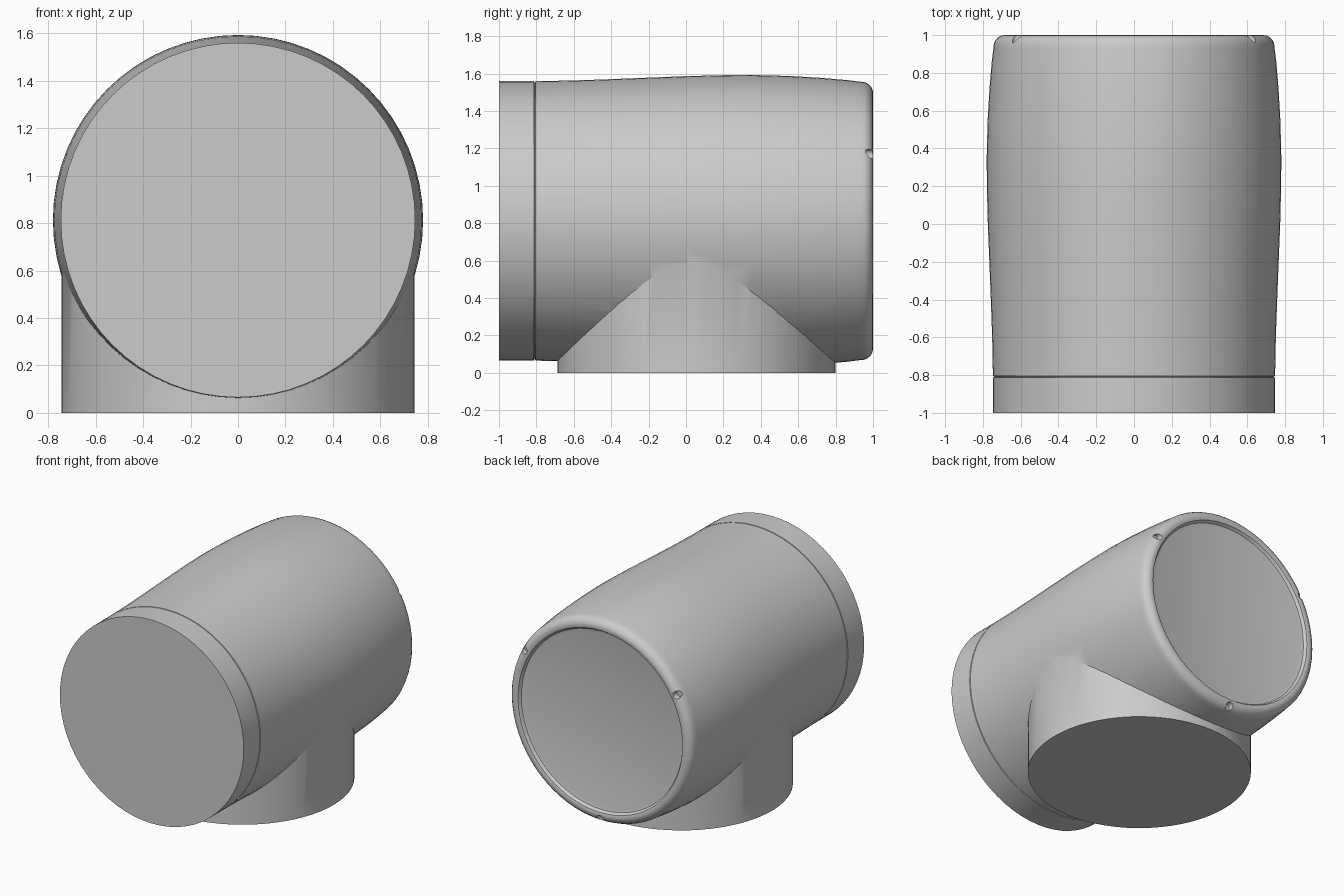
import bpy, bmesh, math
from mathutils import Matrix

cube = bpy.data.objects.get("Cube")
if cube:
    bpy.data.objects.remove(cube, do_unlink=True)

AXIS_Z = 0.8125   # height of the barrel axis
SEGMENTS = 64

grey = bpy.data.materials.new("plain_grey")
grey.use_nodes = True
colour = (0.6, 0.6, 0.6, 1)
grey.diffuse_color = colour
grey.node_tree.nodes["Principled BSDF"].inputs["Base Color"].default_value = colour


def lathe(name, profile, matrix):
    """Closed solid turned about local z from (radius, height) points, capped at both ends."""
    bm = bmesh.new()
    rings = []
    for r, h in profile:
        ring = []
        for i in range(SEGMENTS):
            a = math.tau * i / SEGMENTS
            ring.append(bm.verts.new((r * math.cos(a), r * math.sin(a), h)))
        rings.append(ring)
    for low, high in zip(rings, rings[1:]):
        for i in range(SEGMENTS):
            j = (i + 1) % SEGMENTS
            bm.faces.new((low[i], low[j], high[j], high[i]))
    bm.faces.new(rings[0][::-1])
    bm.faces.new(rings[-1])
    bm.transform(matrix)
    bmesh.ops.recalc_face_normals(bm, faces=bm.faces)
    mesh = bpy.data.meshes.new(name)
    bm.to_mesh(mesh)
    bm.free()
    mesh.materials.append(grey)
    obj = bpy.data.objects.new(name, mesh)
    bpy.context.collection.objects.link(obj)
    return obj


def combine(target, other, operation):
    """Apply a boolean and discard the second solid."""
    mod = target.modifiers.new(operation.lower(), 'BOOLEAN')
    mod.operation = operation
    mod.solver = 'EXACT'
    mod.object = other
    bpy.context.view_layer.objects.active = target
    bpy.ops.object.modifier_apply(modifier=mod.name)
    bpy.data.objects.remove(other, do_unlink=True)


# Bulged barrel: straight collar, thin seam, swelling body, rounded rear rim, sunken panel
profile = [(0.747, -1), (0.747, -0.813), (0.739, -0.811), (0.739, -0.807), (0.747, -0.805),
           (0.751, -0.6), (0.758, -0.4), (0.766, -0.2), (0.774, 0), (0.779, 0.2), (0.78, 0.35),
           (0.775, 0.55), (0.765, 0.72), (0.753, 0.86), (0.745, 0.925)]
for step in range(1, 6):
    a = math.radians(18 * step)
    profile.append((0.685 + 0.06 * math.cos(a), 0.935 + 0.065 * math.sin(a)))
profile += [(0.668, 0.995), (0.655, 0.975), (0.635, 0.97)]
to_rear = Matrix.Translation((0, 0, AXIS_Z)) @ Matrix.Rotation(-math.pi / 2, 4, 'X')
housing = lathe("housing", profile, to_rear)

# Upright round base, fused into the barrel
base = lathe("base", [(0.743, 0), (0.743, AXIS_Z)], Matrix.Translation((0, 0.055, 0)))
combine(housing, base, 'UNION')

# Three small notches in the rear rim
for degrees in (30, 150, 270):
    a = math.radians(degrees)
    place = Matrix.Translation((0.715 * math.cos(a), 0, 0.715 * math.sin(a))) @ to_rear
    notch = lathe("notch_cutter", [(0.024, 0.955), (0.03, 1.05)], place)
    combine(housing, notch, 'DIFFERENCE')

bpy.ops.object.select_all(action='DESELECT')
housing.select_set(True)
bpy.context.view_layer.objects.active = housing
bpy.ops.object.shade_smooth_by_angle(angle=math.radians(30))
